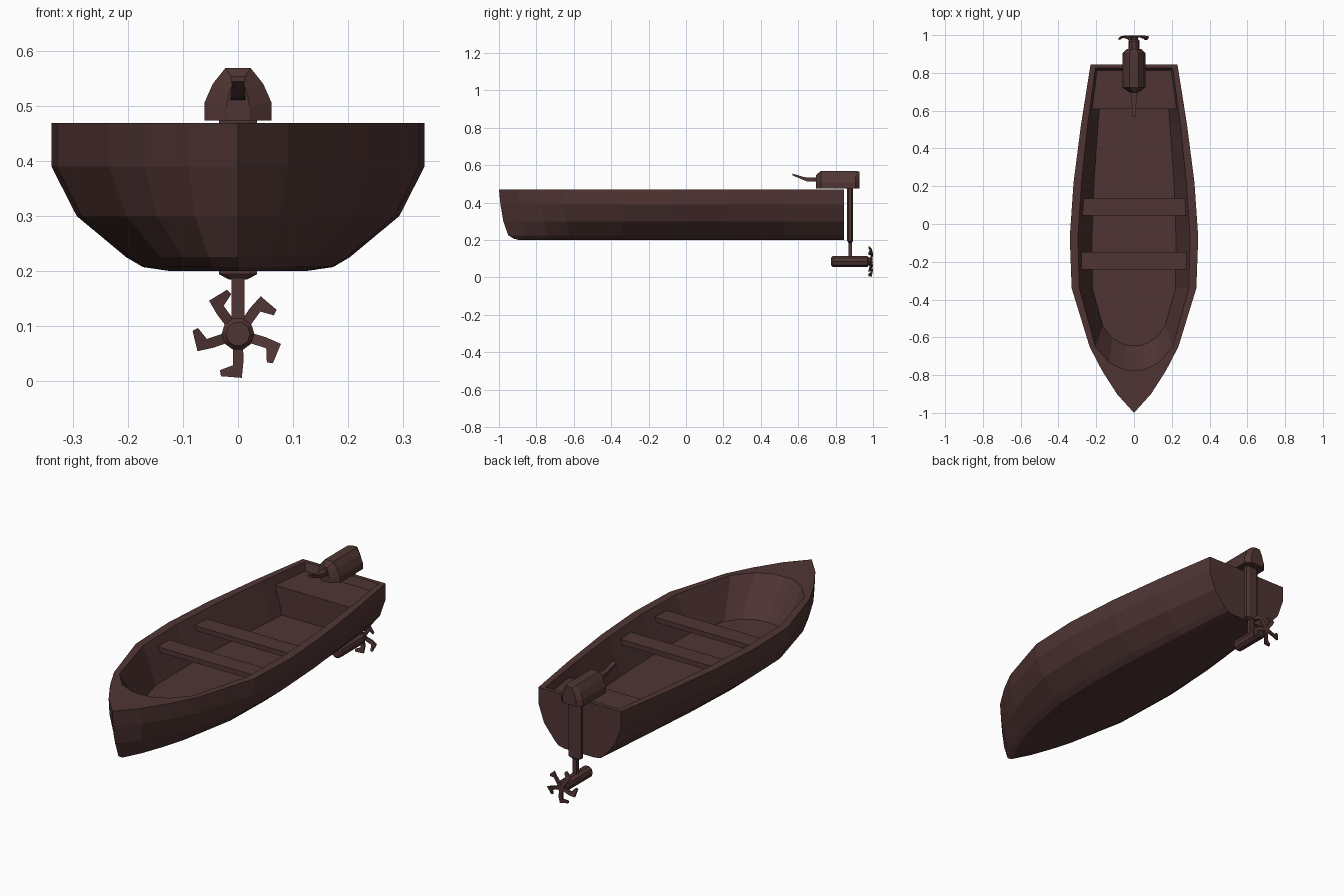
import bpy, bmesh
from math import cos, sin, pi, radians

if "Cube" in bpy.data.objects:
    bpy.data.objects.remove(bpy.data.objects["Cube"])

mat = bpy.data.materials.new("dark_brown")
mat.diffuse_color = (0.08, 0.036, 0.034, 1)
mat.use_nodes = True
mat.node_tree.nodes["Principled BSDF"].inputs["Base Color"].default_value = mat.diffuse_color


def loft(name, rings):
    """Skin a stack of equal-length closed rings and cap both ends."""
    bm = bmesh.new()
    loops = [[bm.verts.new(p) for p in ring] for ring in rings]
    n = len(loops[0])
    for a, b in zip(loops, loops[1:]):
        for i in range(n):
            j = (i + 1) % n
            bm.faces.new((a[i], a[j], b[j], b[i]))
    bm.faces.new(loops[0][::-1])
    bm.faces.new(loops[-1])
    bmesh.ops.recalc_face_normals(bm, faces=bm.faces)
    me = bpy.data.meshes.new(name)
    bm.to_mesh(me)
    bm.free()
    me.materials.append(mat)
    ob = bpy.data.objects.new(name, me)
    bpy.context.collection.objects.link(ob)
    return ob


def mirrored(half, z):
    """Half outline from bow to stern -> full closed loop at height z."""
    left = [(-x, y) for x, y in half[:0:-1]]
    return [(x, y, z) for x, y in left + half]


def rect(hx, y0, y1, z):
    return [(-hx, y0, z), (hx, y0, z), (hx, y1, z), (-hx, y1, z)]


# Hull: outer outline scaled down per level, then over the rim to the floor
outer = [(0, -1), (.09, -.9), (.17, -.775), (.235, -.65), (.33, -.34),
         (.34, -.07), (.32, .22), (.28, .53), (.23, .845)]
inner = [(0, -.775), (.05, -.773), (.13, -.735), (.205, -.65), (.29, -.34),
         (.297, -.07), (.278, .22), (.245, .53), (.205, .825)]
floor = [(0, -.645), (.05, -.64), (.115, -.605), (.165, -.54), (.22, -.34),
         (.222, -.07), (.212, .22), (.19, .53), (.17, .77)]
levels = [(.20, .37, .84), (.207, .51, .88), (.225, .60, .925),
          (.30, .865, .965), (.39, 1, .988), (.47, 1, 1)]  # z, width, bow reach
rings = []
for z, w, k in levels:
    half = [(x * w, y if y > -.34 else -.34 + (y + .34) * k) for x, y in outer]
    rings.append(mirrored(half, z))
rings += [mirrored(inner, .47), mirrored(floor, .29)]
loft("hull", rings)

# Stern seat block and two cross seats
loft("stern_seat", [
    [(-.185, .61, .285), (.185, .61, .285), (.172, .78, .285), (-.172, .78, .285)],
    [(-.226, .61, .43), (.226, .61, .43), (.205, .815, .43), (-.205, .815, .43)]])
for name, y in (("front_seat", -.195), ("middle_seat", .09)):
    loft(name, [rect(.278, y - .046, y + .046, z) for z in (.405, .43)])

# Motor cowl: faceted profile narrowing at both ends
prof = [(.061, 0), (.061, .033), (.046, .067), (.023, .096)]
prof = prof + [(-x, z) for x, z in prof[::-1]]
loft("motor_cowl", [[(x * sx, y, .474 + z * sz) for x, z in prof]
                    for y, sx, sz in ((.695, .35, .76), (.722, 1, 1),
                                      (.905, 1, 1), (.927, .62, .95))])

# Steering handle
loft("steering_handle", [
    [(-w, y, z - t), (w, y, z - t), (w, y, z + t), (-w, y, z + t)]
    for y, z, w, t in ((.72, .522, .014, .011), (.645, .524, .013, .010),
                       (.625, .53, .009, .008), (.57, .55, .012, .005))])

# Motor leg: wide casing, then thin strut
leg = [(-.035, .869), (-.02, .862), (.02, .862), (.035, .869),
       (.035, .886), (.02, .893), (-.02, .893), (-.035, .886)]
loft("motor_leg", [[(x * s, .8775 + (y - .8775) * s, z) for x, y in leg]
                   for z, s in ((.184, .45), (.194, 1), (.48, 1))])
loft("leg_strut", [rect(.012, .868, .887, z) for z in (.09, .19)])

# Gear case and propeller hub
AX = .085


def turned(name, stations, n=10):
    loft(name, [[(r * cos(2 * pi * i / n), y, AX + r * sin(2 * pi * i / n))
                 for i in range(n)] for y, r in stations])


turned("gear_case", [(.775, .022), (.785, .03), (.97, .03), (.978, .022)])
turned("propeller_hub", [(.975, .022), (.998, .02)])

# Five hooked blades: (radius, sideways, y) outline given a thickness
blade = [(.012, -.009, .992), (.05, -.010, .994), (.08, -.007, .988),
         (.077, .031, .978), (.066, .033, .980), (.057, .009, .990),
         (.012, .009, .992)]
for k in range(5):
    a = radians(-90 + 72 * k)
    loft("propeller_blade_%d" % (k + 1), [
        [(r * cos(a) + t * sin(a), y + d, AX + r * sin(a) - t * cos(a))
         for r, t, y in blade] for d in (-.004, .005)])
